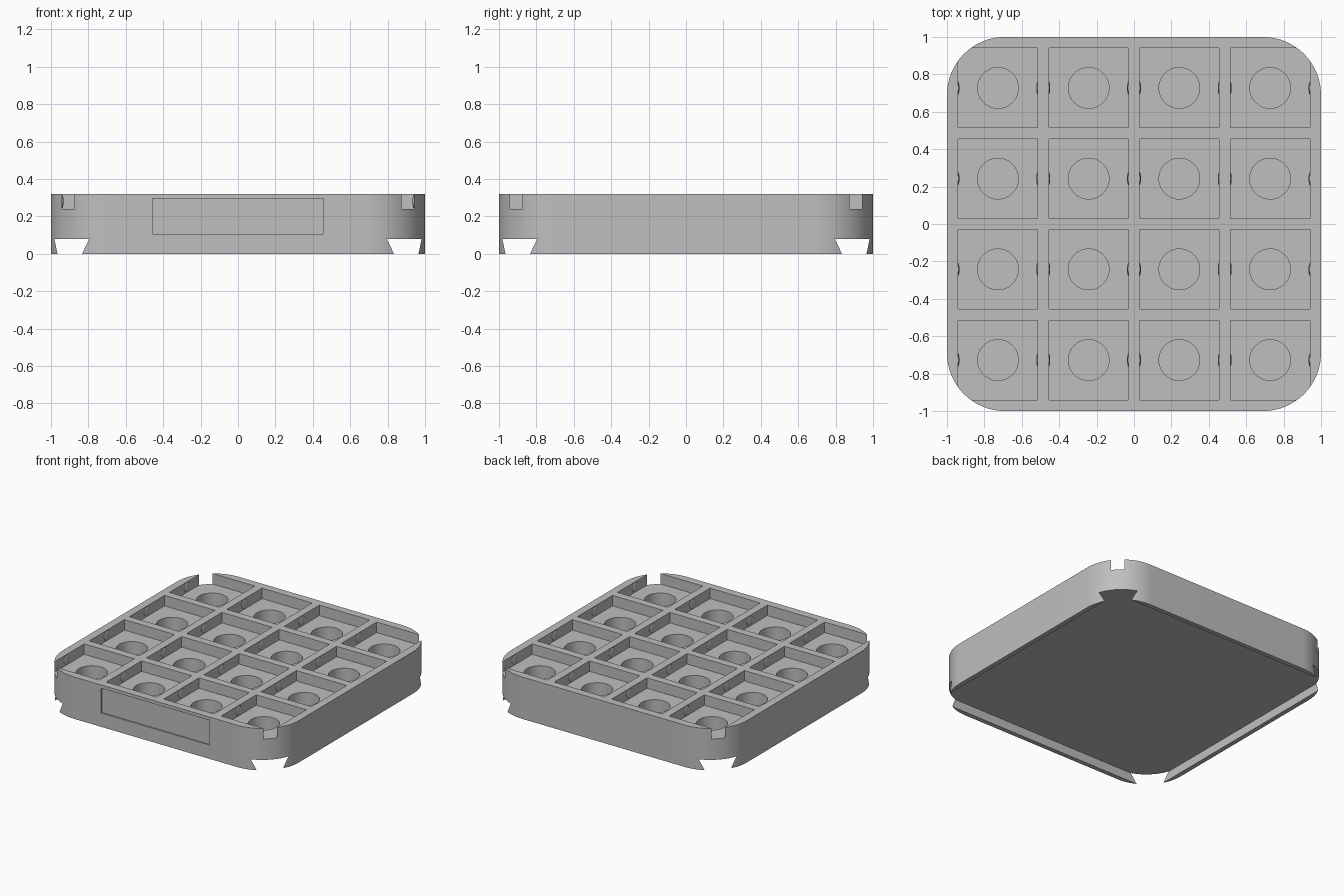
import bpy
import bmesh
import math
from mathutils import Matrix, Vector

cube = bpy.data.objects.get("Cube")
if cube:
    bpy.data.objects.remove(cube, do_unlink=True)

HEIGHT, RADIUS, FLOOR = 0.32, 0.31, 0.24
POCKET = 0.425
PITCH = 0.485
CENTRES = [(i - 1.5) * PITCH for i in range(4)]
CELLS = [(x, y) for x in CENTRES for y in CENTRES]

grey = bpy.data.materials.new("light grey")
grey.use_nodes = True
colour = (0.52, 0.52, 0.52, 1)
grey.diffuse_color = colour
grey.node_tree.nodes["Principled BSDF"].inputs["Base Color"].default_value = colour


def make_object(name, bm):
    bmesh.ops.recalc_face_normals(bm, faces=bm.faces)
    mesh = bpy.data.meshes.new(name)
    bm.to_mesh(mesh)
    bm.free()
    mesh.materials.append(grey)
    obj = bpy.data.objects.new(name, mesh)
    bpy.context.collection.objects.link(obj)
    return obj


def activate(obj):
    bpy.ops.object.select_all(action="DESELECT")
    obj.select_set(True)
    bpy.context.view_layer.objects.active = obj


def add_box(bm, centre, size):
    matrix = Matrix.Translation(centre) @ Matrix.Diagonal((*size, 1))
    return bmesh.ops.create_cube(bm, size=1, matrix=matrix)["verts"]


def cut(target, name, bm):
    cutter = make_object(name, bm)
    cutter.hide_render = True
    mod = target.modifiers.new(name, "BOOLEAN")
    mod.operation = "DIFFERENCE"
    mod.solver = "EXACT"
    mod.object = cutter
    activate(target)
    bpy.ops.object.modifier_apply(modifier=mod.name)
    bpy.data.objects.remove(cutter, do_unlink=True)


# Rounded square block
bm = bmesh.new()
outline = []
steps = 20
for quarter in range(4):
    mid = math.radians(45 + 90 * quarter)
    corner = Vector((math.cos(mid), math.sin(mid), 0)) * math.sqrt(2) * (1 - RADIUS)
    for s in range(steps + 1):
        a = math.radians(90 * (quarter + s / steps))
        outline.append(bm.verts.new(corner + Vector((math.cos(a), math.sin(a), 0)) * RADIUS))
base = bm.faces.new(outline)
top = bmesh.ops.extrude_face_region(bm, geom=[base])["geom"]
bmesh.ops.translate(bm, vec=(0, 0, HEIGHT), verts=[v for v in top if isinstance(v, bmesh.types.BMVert)])
tray = make_object("tray", bm)

# Square pockets, which break through the rounded corners
bm = bmesh.new()
for x, y in CELLS:
    add_box(bm, (x, y, FLOOR + 0.1), (POCKET, POCKET, 0.2))
cut(tray, "pocket_cutter", bm)

# Round blind holes in the pocket floors
bm = bmesh.new()
for x, y in CELLS:
    bmesh.ops.create_cone(bm, cap_ends=True, segments=48, radius1=0.109, radius2=0.109,
                          depth=0.16, matrix=Matrix.Translation((x, y, FLOOR - 0.04)))
cut(tray, "hole_cutter", bm)

# Dovetail recess underneath, open at the corners
bm = bmesh.new()
for v in add_box(bm, (0, 0, 0), (2, 2, 0.16)):
    half = 0.982 if v.co.z > 0 else 0.948
    v.co.x *= half
    v.co.y *= half
cut(tray, "dovetail_cutter", bm)

# Shallow label panel on the front
bm = bmesh.new()
add_box(bm, (0, -1, 0.2), (0.915, 0.024, 0.19))
cut(tray, "label_cutter", bm)
activate(tray)
bpy.ops.object.shade_smooth_by_angle(angle=math.radians(30))

# Small grip bumps on the side walls of each pocket
bm = bmesh.new()
for x, y in CELLS:
    for side in (-1, 1):
        place = Matrix.Translation((x + side * POCKET / 2, y, 0.28))
        bmesh.ops.create_uvsphere(bm, u_segments=16, v_segments=10, radius=1,
                                  matrix=place @ Matrix.Diagonal((0.007, 0.035, 0.035, 1)))
bumps = make_object("grip_bumps", bm)
activate(bumps)
bpy.ops.object.shade_smooth_by_angle(angle=math.radians(60))
